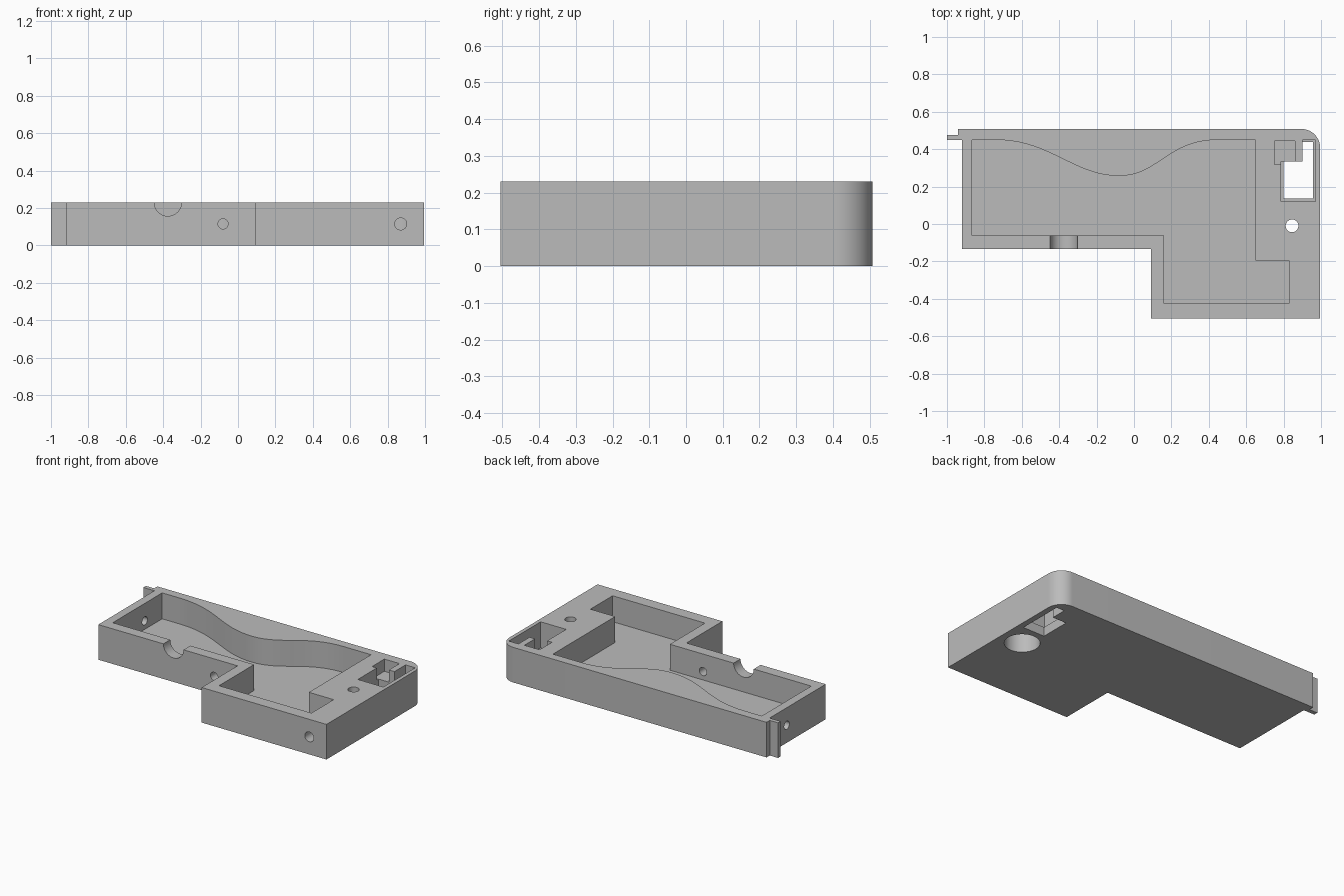
import bpy
import bmesh
import math
from mathutils import Vector, Matrix
from mathutils.geometry import interpolate_bezier

if "Cube" in bpy.data.objects:
    bpy.data.objects.remove(bpy.data.objects["Cube"])

H = 0.23      # case height
FLOOR = 0.06  # cavity floor height

grey = bpy.data.materials.new("plain grey")
grey.use_nodes = True
colour = (0.5, 0.5, 0.5, 1)
grey.diffuse_color = colour
grey.node_tree.nodes["Principled BSDF"].inputs["Base Color"].default_value = colour


def finish(bm, name):
    bmesh.ops.recalc_face_normals(bm, faces=bm.faces)
    mesh = bpy.data.meshes.new(name)
    bm.to_mesh(mesh)
    bm.free()
    mesh.materials.append(grey)
    ob = bpy.data.objects.new(name, mesh)
    bpy.context.collection.objects.link(ob)
    return ob


def prism(name, points, z0, z1):
    bm = bmesh.new()
    face = bm.faces.new([bm.verts.new((x, y, z0)) for x, y in points])
    out = bmesh.ops.extrude_face_region(bm, geom=[face])
    top = [v for v in out["geom"] if isinstance(v, bmesh.types.BMVert)]
    bmesh.ops.translate(bm, verts=top, vec=(0, 0, z1 - z0))
    return finish(bm, name)


def box(name, x0, x1, y0, y1, z0, z1):
    return prism(name, [(x0, y0), (x1, y0), (x1, y1), (x0, y1)], z0, z1)


def rod(name, start, end, r):
    a, b = Vector(start), Vector(end)
    turn = (b - a).to_track_quat('Z', 'Y').to_matrix().to_4x4()
    bm = bmesh.new()
    bmesh.ops.create_cone(bm, cap_ends=True, segments=48, radius1=r, radius2=r,
                          depth=(b - a).length,
                          matrix=Matrix.Translation((a + b) / 2) @ turn)
    return finish(bm, name)


def curve(p0, h0, h1, p1):
    pts = interpolate_bezier(*[Vector((x, y, 0)) for x, y in (p0, h0, h1, p1)], 20)
    return [(p.x, p.y) for p in pts]


# Stepped outer body with one rounded corner and a tab at the back
corner = [(0.895 + 0.1 * math.cos(t), 0.408 + 0.1 * math.sin(t))
          for t in (math.pi / 2 * i / 16 for i in range(17))]
body = prism("case_body", corner + [
    (-0.94, 0.508), (-0.94, 0.475), (-1, 0.475), (-1, 0.448), (-0.92, 0.448),
    (-0.92, -0.133), (0.09, -0.133), (0.09, -0.505), (0.995, -0.505)], 0, H)

# Main cavity with a wavy back wall
wave = curve((-0.74, 0.45), (-0.45, 0.45), (-0.32, 0.257), (-0.08, 0.257))
wave += curve((-0.08, 0.257), (0.13, 0.257), (0.18, 0.45), (0.45, 0.45))[1:]
cavity = prism("cavity_cutter", [(-0.865, 0.45)] + wave + [
    (0.65, 0.45), (0.65, -0.195), (0.83, -0.195), (0.83, -0.425),
    (0.16, -0.425), (0.16, -0.062), (-0.865, -0.062)], FLOOR, 0.4)

# Socket with a narrow lip round its through opening
socket = prism("socket_cutter", [
    (0.785, 0.12), (0.97, 0.12), (0.97, 0.45), (0.9, 0.45),
    (0.9, 0.335), (0.785, 0.335)], FLOOR, 0.4)
opening = prism("opening_cutter", [
    (0.8, 0.135), (0.957, 0.135), (0.957, 0.438), (0.9, 0.438),
    (0.9, 0.335), (0.8, 0.335)], -0.1, 0.1)

cutters = [
    cavity, socket, opening,
    box("notch_cutter", 0.75, 0.86, 0.317, 0.445, 0.15, 0.4),
    # Vertical button hole and its wide recess underneath
    rod("button_hole_cutter", (0.845, -0.01, 0.1), (0.845, -0.01, 0.4), 0.034),
    rod("button_recess_cutter", (0.845, -0.01, -0.1), (0.845, -0.01, 0.17), 0.105),
    # Screw holes and the half-round cable groove
    rod("right_screw_cutter", (0.87, -0.6, 0.115), (0.87, -0.05, 0.115), 0.032),
    rod("front_screw_cutter", (-0.08, -0.2, 0.115), (-0.08, 0, 0.115), 0.027),
    rod("side_screw_cutter", (-0.98, 0.27, 0.115), (-0.8, 0.27, 0.115), 0.027),
    rod("cable_groove_cutter", (-0.375, -0.2, H), (-0.375, 0, H), 0.073),
]

bpy.context.view_layer.objects.active = body
for cutter in cutters:
    mod = body.modifiers.new(cutter.name, 'BOOLEAN')
    mod.operation = 'DIFFERENCE'
    mod.solver = 'EXACT'
    mod.object = cutter
    bpy.ops.object.modifier_apply(modifier=mod.name)
    bpy.data.objects.remove(cutter)

bpy.ops.object.select_all(action='DESELECT')
body.select_set(True)
bpy.ops.object.shade_smooth_by_angle(angle=math.radians(30))
